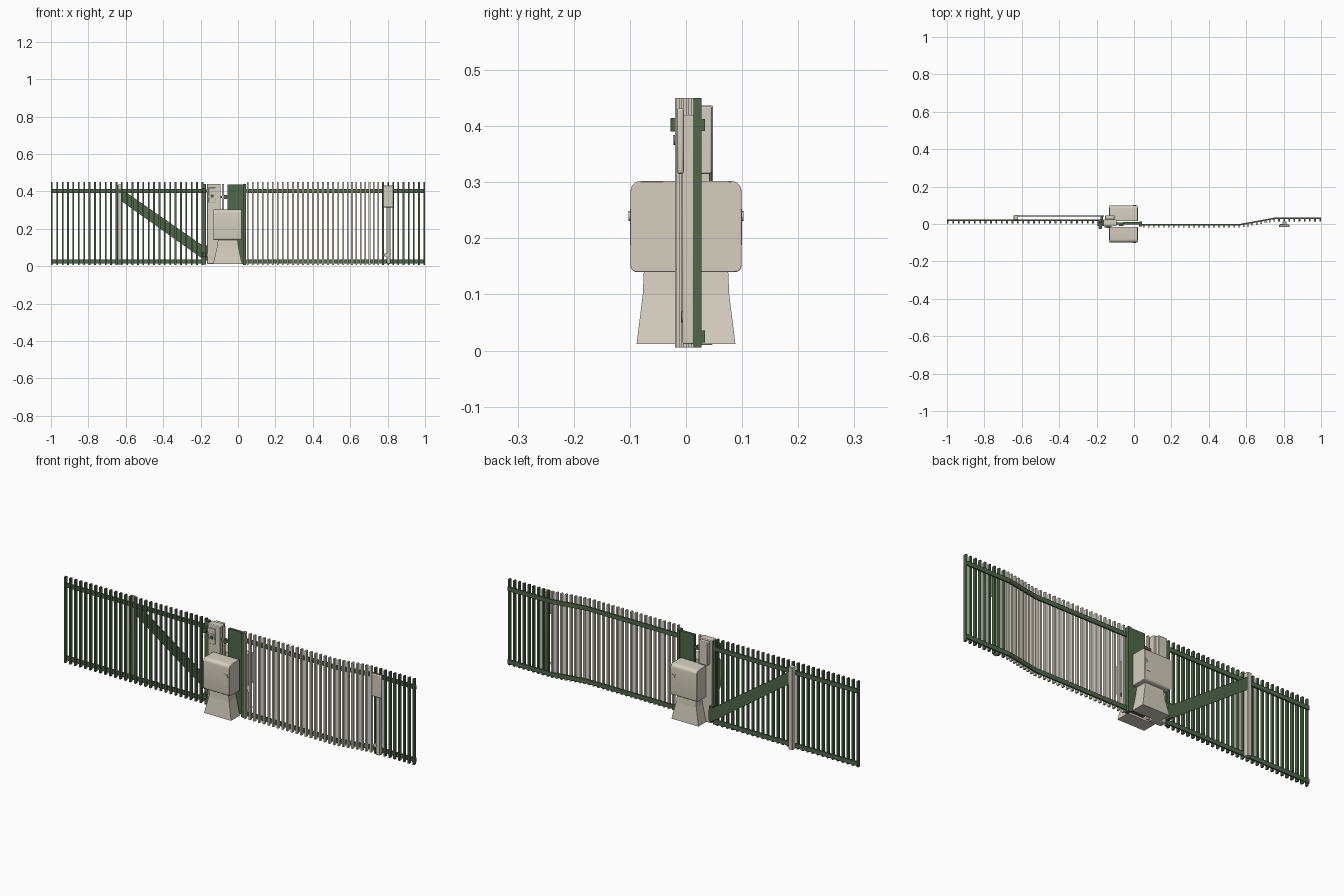
import bpy, bmesh, math
from mathutils import Vector

old = bpy.data.objects.get("Cube")
if old:
    bpy.data.objects.remove(old, do_unlink=True)


def material(name, rgb):
    m = bpy.data.materials.new(name)
    m.use_nodes = True
    m.diffuse_color = (*rgb, 1)
    m.node_tree.nodes["Principled BSDF"].inputs["Base Color"].default_value = (*rgb, 1)
    return m


BEIGE = material("warm beige", (0.66, 0.62, 0.52))
GREEN = material("fence green", (0.08, 0.14, 0.07))


def finish(name, bm, mat, bevel=0, segments=3):
    bmesh.ops.recalc_face_normals(bm, faces=bm.faces)
    mesh = bpy.data.meshes.new(name)
    bm.to_mesh(mesh)
    bm.free()
    ob = bpy.data.objects.new(name, mesh)
    bpy.context.scene.collection.objects.link(ob)
    mesh.materials.append(mat)
    if bevel:
        b = ob.modifiers.new("rounding", 'BEVEL')
        b.width, b.segments = bevel, segments
        bpy.context.view_layer.objects.active = ob
        ob.select_set(True)
        bpy.ops.object.shade_smooth_by_angle(angle=math.radians(40))
        ob.select_set(False)
    return ob


def add_box(bm, x, y, z):
    vs = bmesh.ops.create_cube(bm, size=1)["verts"]
    for v in vs:
        v.co = Vector([(a + b) / 2 + c * (b - a) for (a, b), c in zip((x, y, z), v.co)])
    return vs


def box(name, x, y, z, mat, bevel=0, segments=3):
    bm = bmesh.new()
    add_box(bm, x, y, z)
    return finish(name, bm, mat, bevel, segments)


def disc(name, x, y, z, r, depth, mat, axis='Y'):
    bm = bmesh.new()
    bmesh.ops.create_cone(bm, cap_ends=True, segments=20, radius1=r, radius2=r, depth=depth)
    ob = finish(name, bm, mat)
    if axis == 'Y':
        ob.rotation_euler.x = math.pi / 2
    ob.location = (x, y, z)
    return ob


def extrude(name, points, offset, mat, bevel=0, segments=2):
    """Sweep a flat outline along an offset."""
    bm = bmesh.new()
    f = bm.faces.new([bm.verts.new(p) for p in points])
    new = bmesh.ops.extrude_face_region(bm, geom=[f])["geom"]
    bmesh.ops.translate(bm, vec=offset,
                        verts=[v for v in new if isinstance(v, bmesh.types.BMVert)])
    return finish(name, bm, mat, bevel, segments)


def path_y(x):
    """Depth of the fence line: straight gate, straight fence, then a cranked bay."""
    if x < 0:
        return 0.02
    t = min(max((x - 0.57) / 0.18, 0), 1)
    return -0.003 + 0.033 * t


# Rails that follow the fence line
def rails(name, xs):
    for level, z in (("lower", 0.025), ("upper", 0.402)):
        bm = bmesh.new()
        for a, b in zip(xs, xs[1:]):
            for v in add_box(bm, (a, b), (-0.004, 0.004), (z - 0.011, z + 0.011)):
                v.co.y += path_y(v.co.x)
        finish(f"{level}_{name}_rail", bm, GREEN)


rails("gate", [-1, -0.175])
rails("fence", [0.03, 0.57, 0.75, 1])


# Vertical pales in front of the rails
def pales(name, start, end, count, mat):
    bm = bmesh.new()
    for i in range(count):
        x = start + (end - start) * i / (count - 1)
        y = path_y(x)
        add_box(bm, (x - 0.0045, x + 0.0045), (y - 0.017, y - 0.002), (0.005, 0.45))
    finish(name, bm, mat)


pales("gate_pales", -0.995, -0.19, 29, GREEN)
pales("fence_pales", 0.052, 0.562, 20, BEIGE)
pales("cranked_pales", 0.586, 0.75, 8, BEIGE)
pales("end_bay_pales", 0.775, 0.995, 9, GREEN)

# Gate support post and diagonal brace on the back
box("gate_post", (-0.643, -0.62), (0.022, 0.048), (0.01, 0.437), BEIGE, 0.002, 2)
brace = [(-0.62, 0.41), (-0.62, 0.345), (-0.19, 0.04), (-0.16, 0.04), (-0.16, 0.09)]
extrude("diagonal_brace", [(x, 0.041, z) for x, z in brace], (0, 0.005, 0), GREEN)
box("brace_bracket", (-0.18, -0.165), (0.02, 0.046), (0.03, 0.11), GREEN)

# Gate end post with hinges
box("gate_end_post", (-0.187, -0.172), (0.005, 0.025), (0.01, 0.44), GREEN)
for level, z in (("lower", 0.06), ("upper", 0.402)):
    disc(f"{level}_hinge_pin", -0.18, -0.018, z, 0.01, 0.024, GREEN, 'Z')
    box(f"{level}_hinge_arm", (-0.195, -0.12), (-0.011, 0.02), (z - 0.008, z + 0.008), GREEN)

# Central columns: beige lock column and green panel
box("lock_column", (-0.165, -0.093), (-0.012, 0.025), (0.012, 0.44), BEIGE, 0.003, 2)
box("lock_plate", (-0.157, -0.12), (-0.016, -0.011), (0.34, 0.42), BEIGE, 0.002, 2)
disc("lock_disc", -0.138, -0.017, 0.375, 0.019, 0.006, BEIGE)
disc("lock_barrel", -0.138, -0.021, 0.375, 0.009, 0.003, GREEN)
box("back_lock_box", (-0.155, -0.105), (0.024, 0.046), (0.315, 0.435), BEIGE, 0.003, 2)
box("slim_post", (-0.085, -0.076), (-0.006, 0.006), (0.012, 0.44), BEIGE)
box("green_panel", (-0.055, 0.04), (-0.002, 0.012), (0.012, 0.437), GREEN)
box("panel_edge_post", (0.027, 0.043), (-0.014, 0.014), (0.005, 0.44), GREEN)
for level, z in (("lower", 0.1), ("upper", 0.37)):
    disc(f"{level}_panel_bolt", -0.067, -0.004, z, 0.012, 0.014, GREEN)
    box(f"{level}_panel_tie", (-0.1, -0.05), (-0.003, 0.007), (z - 0.006, z + 0.006), GREEN)

# Cabinet side outline: rounded outer corners, square inner ones
outline = [(0.016, 0.302), (0.016, 0.14)]
for cy, cz, r, start in ((0.088, 0.151, 0.011, -90), (0.081, 0.284, 0.018, 0)):
    for k in range(6):
        a = math.radians(start + 18 * k)
        outline.append((cy + r * math.cos(a), cz + r * math.sin(a)))

# Paired machine cabinets on flared pedestals, front and back
for side, s in (("front", -1), ("back", 1)):
    extrude(f"{side}_cabinet", [(-0.131, s * y, z) for y, z in outline], (0.151, 0, 0), BEIGE, 0.002)
    bm = bmesh.new()
    rings = []
    for z, x0, x1, y in ((0.012, -0.133, 0.022, 0.088), (0.10, -0.113, 0.003, 0.077),
                         (0.145, -0.107, -0.003, 0.075)):
        rings.append([bm.verts.new((x, yy, z)) for x, yy in
                      ((x0, s * 0.016), (x1, s * 0.016), (x1, s * y), (x0, s * y))])
    for a, b in zip(rings, rings[1:]):
        for i in range(4):
            j = (i + 1) % 4
            bm.faces.new((a[i], a[j], b[j], b[i]))
    bm.faces.new(rings[0])
    bm.faces.new(rings[-1])
    finish(f"{side}_pedestal", bm, BEIGE)
    # Latch on the cabinet face
    lo, hi = sorted((s * 0.097, s * 0.1))
    box(f"{side}_latch", (-0.012, 0.018), (lo, hi), (0.188, 0.252), BEIGE)
    disc(f"{side}_latch_knob", 0.003, s * 0.1, 0.24, 0.009, 0.005, BEIGE)

# Meter post on the fence front
box("meter_post", (0.795, 0.815), (-0.006, 0.014), (0.012, 0.42), BEIGE, 0.002, 2)
box("meter_box", (0.775, 0.832), (-0.016, -0.004), (0.315, 0.432), BEIGE, 0.004, 2)
disc("meter_post_cap", 0.79, -0.004, 0.06, 0.01, 0.008, BEIGE)
